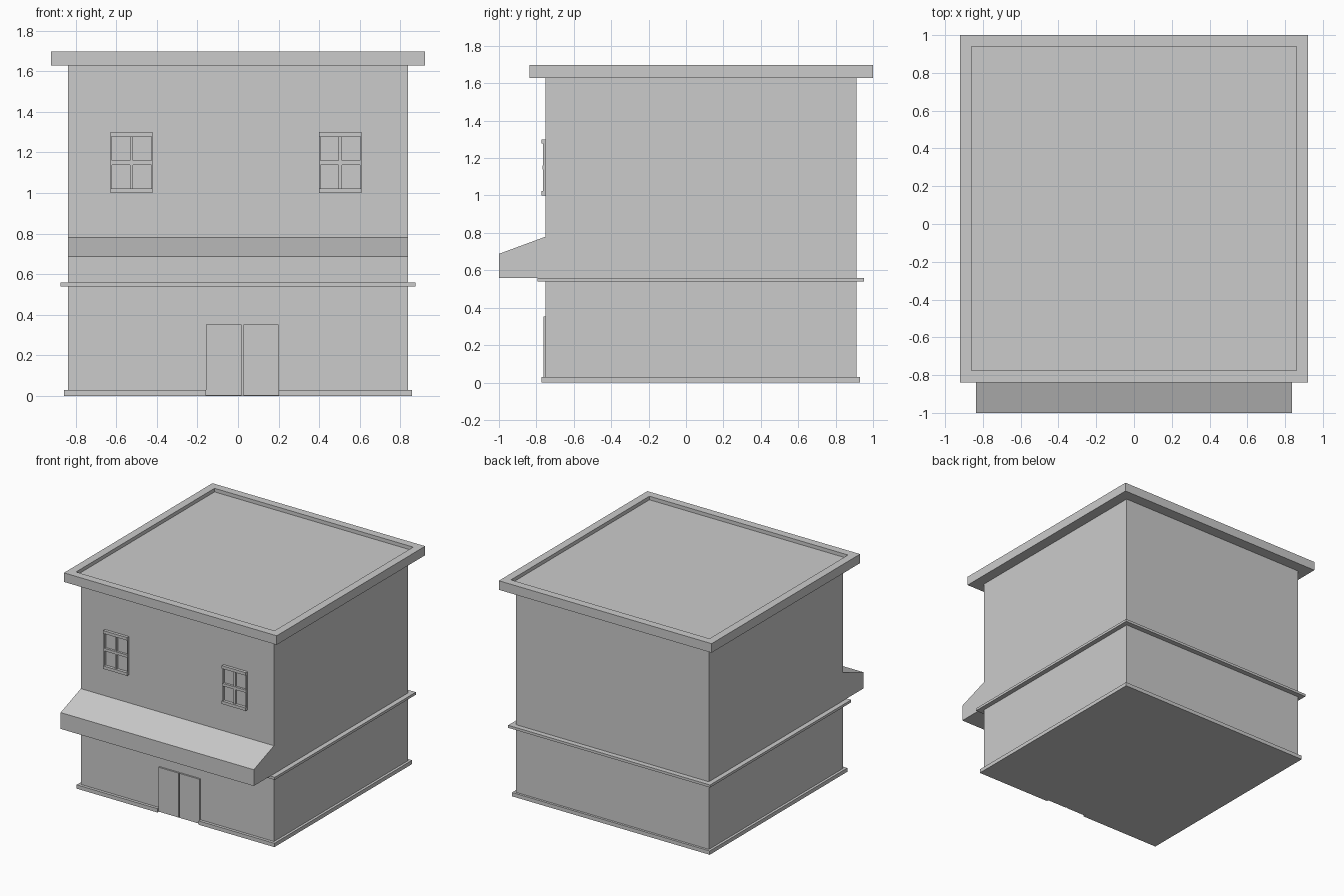
import bpy, bmesh

if "Cube" in bpy.data.objects:
    bpy.data.objects.remove(bpy.data.objects["Cube"])


def mesh_object(name, bm):
    bmesh.ops.recalc_face_normals(bm, faces=bm.faces)
    me = bpy.data.meshes.new(name)
    bm.to_mesh(me)
    bm.free()
    ob = bpy.data.objects.new(name, me)
    bpy.context.collection.objects.link(ob)
    return ob


def add_box(bm, x, y, z):
    """Add a box spanning the given (min, max) ranges."""
    vs = bmesh.ops.create_cube(bm, size=1)["verts"]
    for v in vs:
        v.co = [r[0] if c < 0 else r[1] for c, r in zip(v.co, (x, y, z))]


def boxes(name, *ranges):
    bm = bmesh.new()
    for r in ranges:
        add_box(bm, *r)
    return mesh_object(name, bm)


WALL = -0.75
HX = 0.837
BACK = 0.912

# Main building block
boxes("walls", ((-HX, HX), (WALL, BACK), (0, 1.64)))

# Flat roof slab with a sunken centre inside a raised rim
bm = bmesh.new()
add_box(bm, (-0.922, 0.922), (-0.838, 1.0), (1.627, 1.698))
bm.normal_update()
top = [f for f in bm.faces if f.normal.z > 0.9]
bmesh.ops.inset_region(bm, faces=top, thickness=0.087)
sunk = bmesh.ops.extrude_face_region(bm, geom=top)["geom"]
bmesh.ops.delete(bm, geom=top, context="FACES")
bmesh.ops.translate(bm, vec=(0, 0, -0.028),
                    verts=[g for g in sunk if isinstance(g, bmesh.types.BMVert)])
mesh_object("roof_slab", bm)

# Belt moulding between the storeys
boxes("belt_moulding", ((-0.875, 0.875), (-0.795, 0.952), (0.54, 0.56)))

# Skirting around the base, interrupted at the doorway
boxes("base_skirting",
      ((-0.857, HX * -1), (-0.773, 0.93), (0, 0.03)),
      ((HX, 0.857), (-0.773, 0.93), (0, 0.03)),
      ((-HX, HX), (BACK, 0.93), (0, 0.03)),
      ((-HX, -0.157), (-0.773, WALL), (0, 0.03)),
      ((0.2, HX), (-0.773, WALL), (0, 0.03)))

# Double door with a narrow gap between the leaves
for side, x in (("left", (-0.157, 0.018)), ("right", (0.028, 0.2))):
    boxes(side + "_door_leaf", (x, (-0.763, WALL), (0.004, 0.352)))

# Sloped awning, extruded from its side profile
bm = bmesh.new()
profile = [(WALL, 0.56), (-1.0, 0.56), (-1.0, 0.688), (WALL, 0.78)]
face = bm.faces.new([bm.verts.new((-HX, y, z)) for y, z in profile])
ext = bmesh.ops.extrude_face_region(bm, geom=[face])["geom"]
bmesh.ops.translate(bm, vec=(2 * HX, 0, 0),
                    verts=[g for g in ext if isinstance(g, bmesh.types.BMVert)])
mesh_object("awning", bm)

# Window frames: protruding head and sill, thinner stiles and glazing bars
for side, cx in (("left", -0.524), ("right", 0.504)):
    x0, x1 = cx - 0.104, cx + 0.104
    deep, thin = (-0.773, WALL), (-0.765, WALL)
    boxes(side + "_window_frame",
          ((x0, x1), deep, (1.277, 1.3)),
          ((x0, x1), deep, (1.0, 1.023)),
          ((x0, x1), (-0.767, WALL), (1.139, 1.16)),
          ((x0, x0 + 0.007), thin, (1.023, 1.277)),
          ((x1 - 0.007, x1), thin, (1.023, 1.277)),
          ((cx - 0.008, cx + 0.008), thin, (1.023, 1.277)))
